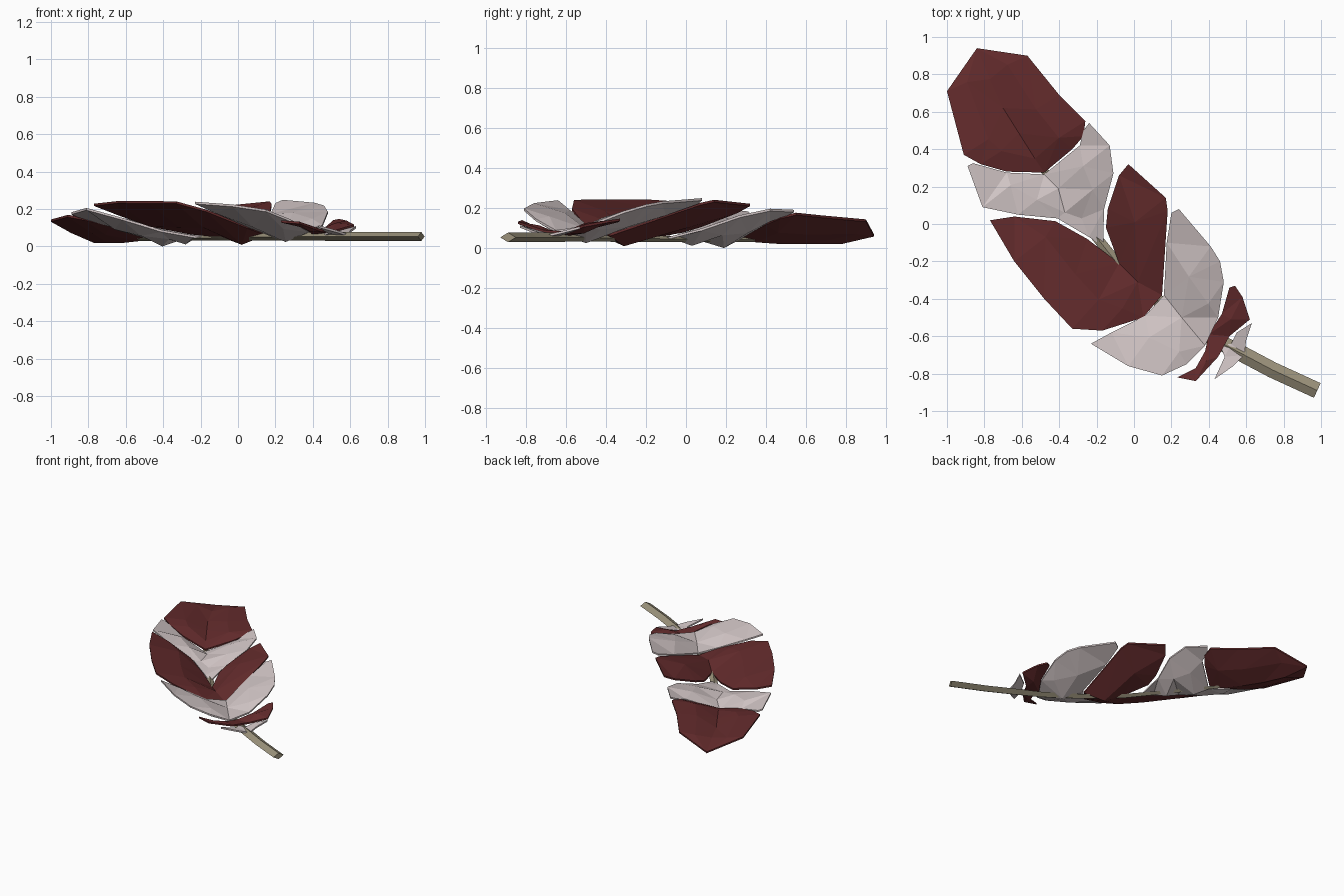
import bpy, bmesh
from mathutils import Vector
from mathutils.geometry import delaunay_2d_cdt, intersect_point_line

if "Cube" in bpy.data.objects:
    bpy.data.objects.remove(bpy.data.objects["Cube"])


def material(name, rgb):
    m = bpy.data.materials.new(name)
    m.diffuse_color = (*rgb, 1)
    m.use_nodes = True
    m.node_tree.nodes["Principled BSDF"].inputs["Base Color"].default_value = m.diffuse_color
    return m


RED = material("dark_red", (0.125, 0.024, 0.025))
PALE = material("pale_pinkish_white", (0.64, 0.56, 0.56))
HORN = material("shaft_tan", (0.33, 0.29, 0.20))

# centre line of the feather in plan, quill end to tip
SPINE = [Vector(p) for p in ((.98, -.89), (.74, -.78), (.57, -.69), (.38, -.59), (.13, -.41),
                             (-.09, -.21), (-.28, .03), (-.53, .35), (-.70, .62), (-.84, .93))]


def nearest(p, line):
    """Closest point on a polyline and its distance."""
    best = None
    for a, b in zip(line, line[1:]):
        q, t = intersect_point_line(p, a, b)
        q = a.lerp(b, min(1, max(0, t))).to_2d()
        d = (p - q).length
        if best is None or d < best[1]:
            best = (q, d)
    return best


def make_object(name, bm, mat):
    bmesh.ops.recalc_face_normals(bm, faces=bm.faces[:])
    me = bpy.data.meshes.new(name)
    bm.to_mesh(me)
    bm.free()
    me.materials.append(mat)
    ob = bpy.data.objects.new(name, me)
    bpy.context.collection.objects.link(ob)


def vane(name, mat, outline, slope, base, bulge):
    """Faceted lens-like plate, trough-shaped about the spine."""
    rim = [Vector(p) for p in outline]
    loop = rim + rim[:1]
    inner = []
    seeds = [nearest(p, SPINE)[0].lerp(p, .5) for p in rim]
    for a, b in zip(SPINE, SPINE[1:]):
        seeds = [a.lerp(b, .5), a.copy()] + seeds
    for p in seeds:
        if nearest(p, loop)[1] > .03 and all((p - q).length > .09 for q in inner):
            inner.append(p)
    pts, _, tris, *_ = delaunay_2d_cdt(rim + inner, [], [list(range(len(rim)))], 1, 1e-5)
    bm = bmesh.new()
    layers = {1: {}, -1: {}}
    for i in {i for t in tris for i in t}:
        p = pts[i]
        h = base + slope * nearest(p, SPINE)[1]
        half = .006 + min(bulge, .35 * nearest(p, loop)[1])
        for s in layers:
            layers[s][i] = bm.verts.new((p.x, p.y, max(0, h + s * half)))
    count = {}
    for t in tris:
        for s in layers:
            bm.faces.new([layers[s][i] for i in t][::s])
        for e in zip(t, (*t[1:], t[0])):
            count.setdefault(frozenset(e), []).append(e)
    for e in count.values():
        if len(e) == 1:                      # rim wall
            a, b = e[0]
            bm.faces.new((layers[1][b], layers[1][a], layers[-1][a], layers[-1][b]))
    make_object(name, bm, mat)


# coloured bands, tip to quill
vane("tip_band", RED, [(-1, .71), (-.84, .94), (-.57, .90), (-.40, .69), (-.26, .55), (-.27, .47),
     (-.33, .40), (-.48, .275), (-.68, .28), (-.82, .32), (-.91, .37)], .33, .06, .035)
vane("upper_pale_band", PALE, [(-.89, .31), (-.86, .325), (-.68, .275), (-.48, .265), (-.29, .42),
     (-.27, .5), (-.24, .54), (-.13, .42), (-.11, .27), (-.16, .08), (-.165, -.12), (-.24, -.07),
     (-.41, .03), (-.62, .05), (-.81, .09)], .42, .04, .035)
vane("middle_red_band", RED, [(-.77, .02), (-.64, .04), (-.42, .015), (-.25, -.08), (-.08, -.21),
     (-.15, -.02), (-.14, .08), (-.08, .26), (-.03, .32), (.17, .14), (.18, .07), (.15, -.38),
     (.05, -.5), (-.17, -.57), (-.33, -.56), (-.48, -.40), (-.64, -.20)], .44, .05, .035)
vane("lower_pale_band", PALE, [(.24, .08), (.20, .06), (.175, -.1), (.16, -.38), (.06, -.49),
     (-.12, -.58), (-.23, -.64), (-.03, -.76), (.15, -.81), (.28, -.75), (.38, -.65), (.45, -.5),
     (.48, -.31), (.46, -.2), (.41, -.12)], .42, .06, .03)
vane("base_red_tuft", RED, [(.54, -.33), (.58, -.39), (.62, -.51), (.51, -.60), (.45, -.71),
     (.33, -.84), (.23, -.82), (.33, -.77), (.38, -.68), (.40, -.59), (.47, -.48), (.51, -.34)],
     .25, .065, .03)
vane("base_pale_tuft", PALE, [(.63, -.53), (.60, -.62), (.59, -.70), (.53, -.76), (.43, -.83),
     (.485, -.71), (.46, -.65), (.52, -.64), (.55, -.58)], .25, .06, .03)


# tapered diamond-section shaft
bm = bmesh.new()
rings = []
path = SPINE[:8]
for k, p in enumerate(path):
    d = (path[min(k + 1, len(path) - 1)] - path[max(k - 1, 0)]).normalized()
    n = Vector((-d.y, d.x))
    f = 1 if k < 3 else 1 - .11 * (k - 2)
    w, h, z = .043 * f, .024 * f, .053 - .003 * max(0, k - 3)
    rings.append([bm.verts.new((p.x + n.x * a, p.y + n.y * a, z + b))
                  for a, b in ((w, 0), (0, h), (-w, 0), (0, -h))])
for r, s in zip(rings, rings[1:]):
    for i in range(4):
        j = (i + 1) % 4
        bm.faces.new((r[i], r[j], s[j], s[i]))
bm.faces.new(rings[0])
bm.faces.new(rings[-1])
make_object("shaft", bm, HORN)
